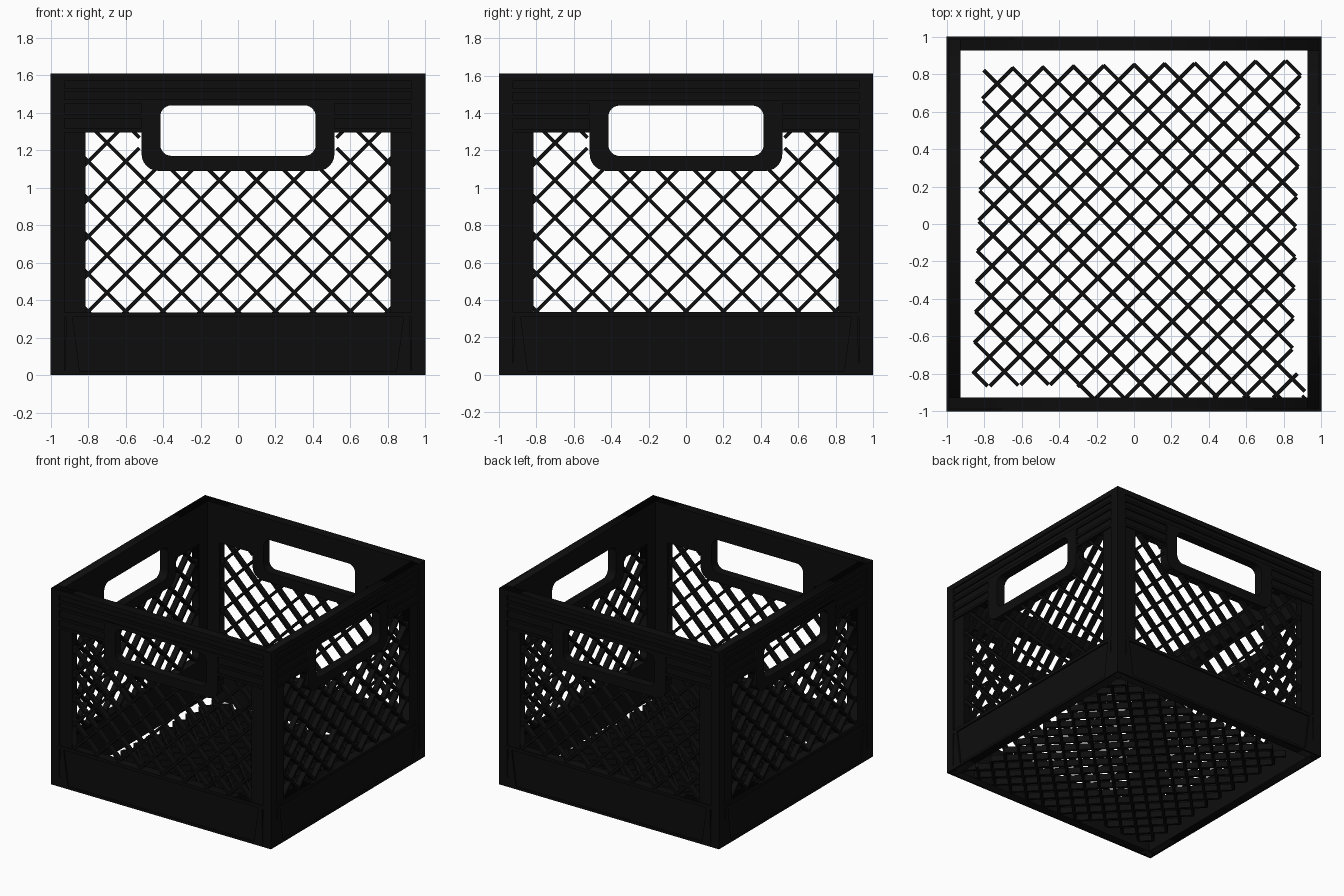
import bpy, bmesh, math
from mathutils import Matrix, Vector

if "Cube" in bpy.data.objects:
    bpy.data.objects.remove(bpy.data.objects["Cube"])

# One matte black plastic
black = bpy.data.materials.new("black_plastic")
black.use_nodes = True
colour = (0.004, 0.004, 0.004, 1)
black.diffuse_color = colour
black.node_tree.nodes["Principled BSDF"].inputs["Base Color"].default_value = colour

HEIGHT = 1.61
INNER, FACE, OUTER = 0.925, 0.988, 1.0     # wall distances from the centre
WIN_X, WIN_LOW, WIN_TOP = 0.815, 0.335, 1.295
GRIP_X, GRIP_LOW = 0.515, 1.09             # solid surround below the handle
HOLE_X, HOLE_LOW, HOLE_TOP = 0.415, 1.17, 1.44
SIDES = ("front", "left", "back", "right")


def add_object(name, mesh):
    obj = bpy.data.objects.new(name, mesh)
    bpy.context.collection.objects.link(obj)
    mesh.materials.clear()
    mesh.materials.append(black)
    return obj


def around(name, mesh):
    """Place a front-side mesh on all four sides."""
    for i, side in enumerate(SIDES):
        obj = add_object(f"{side}_{name}", mesh)
        obj.rotation_euler.z = i * math.pi / 2


def rounded(corners, steps=6):
    """Outline from (x, z, radius) corners."""
    points = []
    for i, (x, z, r) in enumerate(corners):
        p = Vector((x, z))
        if not r:
            points.append(p)
            continue
        before = (Vector(corners[i - 1][:2]) - p).normalized()
        after = (Vector(corners[(i + 1) % len(corners)][:2]) - p).normalized()
        centre = p + (before + after) * r
        for k in range(steps + 1):
            a = k / steps * math.pi / 2
            points.append(centre - after * r * math.cos(a) - before * r * math.sin(a))
    return points


def rect(x0, x1, z0, z1, r=0):
    return rounded([(x0, z0, r), (x1, z0, r), (x1, z1, r), (x0, z1, r)])


def sheet(outlines, near, far):
    """Upright plate with holes, between two distances in front of the centre."""
    curve = bpy.data.curves.new("outline", "CURVE")
    curve.dimensions = "2D"
    curve.fill_mode = "BOTH"
    curve.extrude = (far - near) / 2
    for outline in outlines:
        spline = curve.splines.new("POLY")
        spline.points.add(len(outline) - 1)
        for point, p in zip(spline.points, outline):
            point.co = (p.x, p.y, 0, 1)
        spline.use_cyclic_u = True
    temp = bpy.data.objects.new("outline", curve)
    bpy.context.collection.objects.link(temp)
    bpy.context.view_layer.update()
    mesh = bpy.data.meshes.new_from_object(
        temp.evaluated_get(bpy.context.evaluated_depsgraph_get()))
    bpy.data.objects.remove(temp)
    mesh.transform(Matrix.Translation((0, -(near + far) / 2, 0))
                   @ Matrix.Rotation(math.pi / 2, 4, "X"))
    return mesh


def add_box(bm, x0, x1, y0, y1, z0, z1):
    size = Matrix.Diagonal((x1 - x0, y1 - y0, z1 - z0, 1))
    middle = Matrix.Translation(((x0 + x1) / 2, (y0 + y1) / 2, (z0 + z1) / 2))
    return bmesh.ops.create_cube(bm, size=1, matrix=middle @ size)["verts"]


def to_mesh(bm, name):
    mesh = bpy.data.meshes.new(name)
    bm.to_mesh(mesh)
    bm.free()
    return mesh


def lattice(inside, families, width, depth):
    """Diagonal bars, kept only where inside(x, y) holds."""
    bm = bmesh.new()
    step = 0.008
    for slope, offset, gap in families:
        along = Vector((1, slope)).normalized()
        turn = Matrix.Rotation(slope * math.pi / 4, 4, "Z")
        for k in range(-24, 25):
            # Bars satisfy x - slope * y = offset + k * gap
            c = offset + k * gap
            base = Vector((c / 2, -slope * c / 2))
            start = None
            for i in range(-260, 261):
                p = base + along * i * step
                if inside(p.x, p.y):
                    start = i if start is None else start
                elif start is not None:
                    mid = base + along * (start + i - 1) / 2 * step
                    length = (i - start) * step
                    bmesh.ops.create_cube(bm, size=1, matrix=(
                        Matrix.Translation((mid.x, mid.y, 0)) @ turn
                        @ Matrix.Diagonal((length, width, depth, 1))))
                    start = None
    return to_mesh(bm, "lattice")


# Wall panels with a window and a hand hole, butted in a pinwheel
window = rounded([(-WIN_X, WIN_LOW, 0), (WIN_X, WIN_LOW, 0), (WIN_X, WIN_TOP, 0),
                  (GRIP_X, WIN_TOP, 0), (GRIP_X, GRIP_LOW, 0.09),
                  (-GRIP_X, GRIP_LOW, 0.09), (-GRIP_X, WIN_TOP, 0), (-WIN_X, WIN_TOP, 0)])
hole = rect(-HOLE_X, HOLE_X, HOLE_LOW, HOLE_TOP, 0.06)
around("wall", sheet([rect(-FACE, INNER, 0, HEIGHT), window, hole], INNER, FACE))

# Raised border around the hand hole
border = rounded([(-GRIP_X, GRIP_LOW, 0.09), (GRIP_X, GRIP_LOW, 0.09),
                  (GRIP_X, HOLE_TOP + 0.03, 0), (-GRIP_X, HOLE_TOP + 0.03, 0)])
around("handle_border", sheet([border, hole], FACE, OUTER))

# Rim ribs, ledges and corner gussets on the outside of each wall
bm = bmesh.new()
for low, high in ((0, 0.02), (0.31, WIN_LOW), (1.51, 1.53), (1.57, HEIGHT)):
    add_box(bm, -INNER, INNER, -OUTER, -FACE, low, high)
for side in (-1, 1):
    for low in (WIN_TOP, 1.37, 1.45):
        a, b = sorted((side * GRIP_X, side * INNER))
        add_box(bm, a, b, -OUTER, -FACE, low, low + 0.02)
    verts = add_box(bm, side * 0.885 - 0.04, side * 0.885 + 0.04, -OUTER, -FACE, 0.02, 0.31)
    for v in verts:
        if v.co.z > 0.2:
            v.co.x = side * 0.9 + (v.co.x - side * 0.885) * 0.4
around("ribs", to_mesh(bm, "ribs"))

# Corner posts
bm = bmesh.new()
add_box(bm, INNER, OUTER, -OUTER, -INNER, 0, HEIGHT)
around("corner_post", to_mesh(bm, "corner_post"))


# Window lattices
def in_window(x, z):
    top = GRIP_LOW + 0.02 if abs(x) < GRIP_X + 0.01 else WIN_TOP + 0.01
    return abs(x) < WIN_X + 0.01 and WIN_LOW - 0.01 < z < top


mesh = lattice(in_window, [(1, 0.06, 0.2), (-1, -0.06, 0.2)], 0.019, 0.045)
mesh.transform(Matrix.Translation((0, -0.957, 0)) @ Matrix.Rotation(math.pi / 2, 4, "X"))
around("window_lattice", mesh)


# Floor lattice, slightly skewed and loose along some edges
def in_floor(x, y):
    low = -0.845 + 0.026 * x if x < -0.3 else -0.93
    right = 0.91 if y < -0.8 else 0.866 + 0.029 * y
    return -0.831 + 0.0336 * y < x < right and low < y < 0.852 + 0.026 * x


mesh = lattice(in_floor, [(1, -1.479, 0.1575), (-1, 0.185, 0.1665)], 0.02, 0.05)
mesh.transform(Matrix.Translation((0, 0, 0.03)))
add_object("floor_lattice", mesh)
